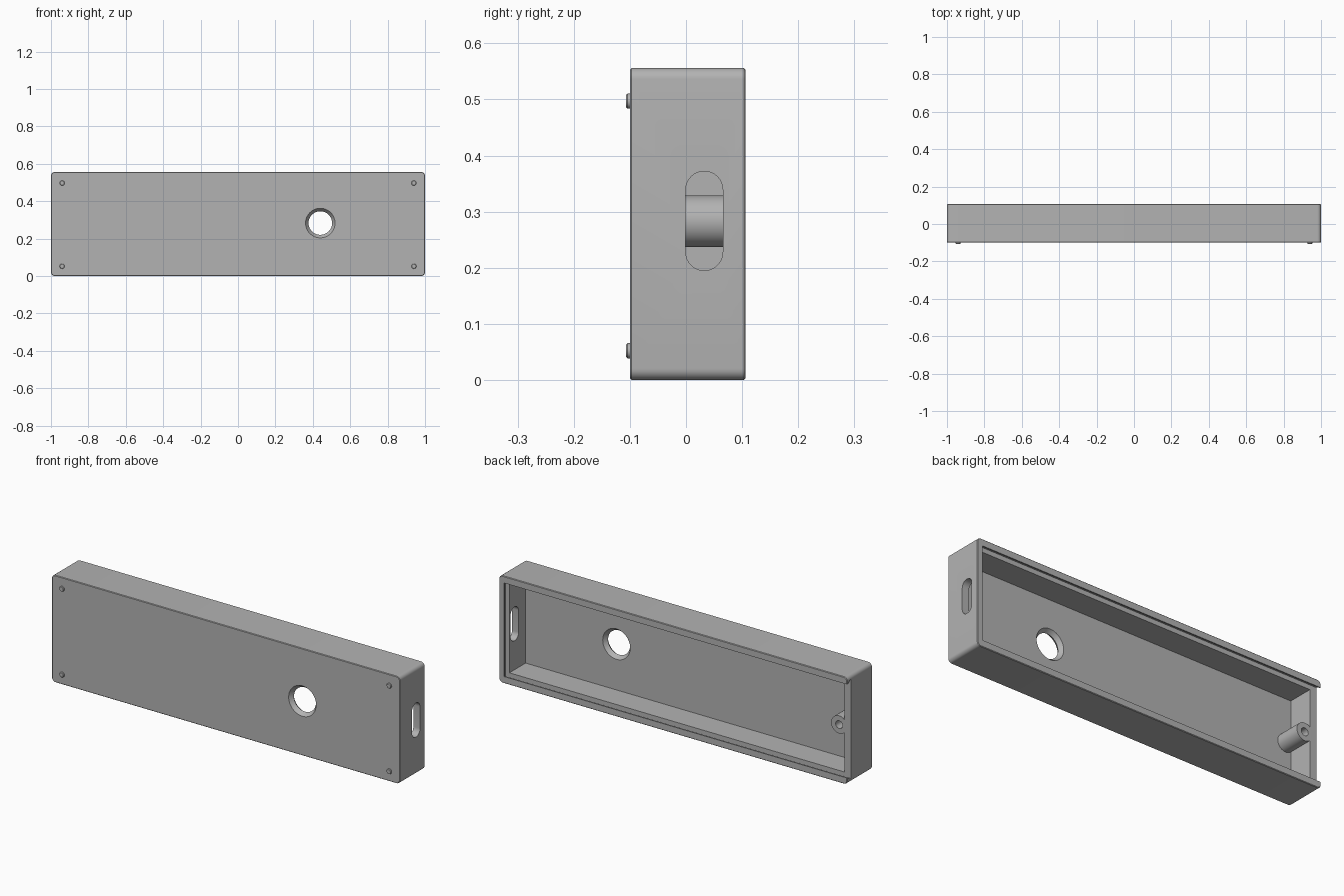
import bpy, bmesh
from math import cos, sin, pi, radians

if "Cube" in bpy.data.objects:
    bpy.data.objects.remove(bpy.data.objects["Cube"])

FRONT, BACK, SEAT, FLOOR = -0.10, 0.106, 0.075, -0.058
HEIGHT, MID = 0.556, 0.283

grey = bpy.data.materials.new("plain grey")
grey.use_nodes = True
grey.diffuse_color = (0.45, 0.45, 0.45, 1)
grey.node_tree.nodes["Principled BSDF"].inputs["Base Color"].default_value = grey.diffuse_color


def loft(name, rings):
    """Solid skinned through rings of points, capped at both ends."""
    bm = bmesh.new()
    rows = [[bm.verts.new(p) for p in ring] for ring in rings]
    n = len(rows[0])
    for a, b in zip(rows, rows[1:]):
        for i in range(n):
            j = (i + 1) % n
            bm.faces.new((a[i], a[j], b[j], b[i]))
    bm.faces.new(rows[0])
    bm.faces.new(rows[-1])
    bmesh.ops.recalc_face_normals(bm, faces=bm.faces)
    mesh = bpy.data.meshes.new(name)
    bm.to_mesh(mesh)
    bm.free()
    ob = bpy.data.objects.new(name, mesh)
    bpy.context.collection.objects.link(ob)
    mesh.materials.append(grey)
    return ob


def circle(x, z, r, y, n=48):
    return [(x + r * cos(2 * pi * i / n), y, z + r * sin(2 * pi * i / n)) for i in range(n)]


def rounded(x0, x1, z0, z1, r, y, steps=6):
    """Rectangle with rounded corners, facing along y."""
    pts = []
    corners = ((x1 - r, z1 - r), (x0 + r, z1 - r), (x0 + r, z0 + r), (x1 - r, z0 + r))
    for k, (cx, cz) in enumerate(corners):
        for i in range(steps + 1):
            a = pi / 2 * (k + i / steps)
            pts.append((cx + r * cos(a), y, cz + r * sin(a)))
    return pts


def rect(x0, x1, z0, z1, y):
    return [(x0, y, z0), (x1, y, z0), (x1, y, z1), (x0, y, z1)]


def boolean(ob, other, operation="DIFFERENCE"):
    """Combine two solids, bake the result and drop the helper."""
    other.hide_render = True
    mod = ob.modifiers.new("boolean", "BOOLEAN")
    mod.operation, mod.object, mod.solver = operation, other, "EXACT"
    bpy.context.view_layer.update()
    graph = bpy.context.evaluated_depsgraph_get()
    baked = bpy.data.meshes.new_from_object(ob.evaluated_get(graph))
    ob.modifiers.clear()
    ob.data = baked
    bpy.data.objects.remove(other)


def smooth(ob):
    bpy.ops.object.select_all(action="DESELECT")
    ob.select_set(True)
    bpy.context.view_layer.objects.active = ob
    bpy.ops.object.shade_smooth_by_angle(angle=radians(30))


# Outer shell with softly eased front and back rims
e = 0.003
case = loft("case", [
    rounded(-1 + i, 1 - i, i, HEIGHT - i, 0.02 - i, y)
    for i, y in ((e, FRONT), (0, FRONT + e), (0, BACK - e), (e, BACK))])

# Main cavity, open to the back
boolean(case, loft("cavity_cutter", [
    rect(-0.962, 0.962, 0.045, HEIGHT - 0.045, y) for y in (FLOOR, BACK + 0.05)]))

# Undercut track for a sliding lid, open at the -x end
boolean(case, loft("track_cutter", [
    rect(-1.1, 1 - i, i + 0.005, HEIGHT - i - 0.005, y)
    for i, y in ((0.016, SEAT), (0.016, SEAT + 0.008), (0.03, BACK - 0.006), (0.03, BACK + 0.05))]))

# Screw post merged with the low end wall
boolean(case, loft("post", [circle(-0.932, MID, 0.046, y) for y in (FLOOR - 0.02, SEAT)]), "UNION")
boolean(case, loft("screw_cutter", [circle(-0.932, MID, 0.02, y, 32) for y in (-0.03, BACK)]))

# Round opening in the front, flared on both sides
middle = (FRONT + FLOOR) / 2
boolean(case, loft("opening_cutter", [
    circle(0.44, MID, r, y, 64) for r, y in (
        (0.079, FRONT - 0.02), (0.079, FRONT), (0.063, middle), (0.079, FLOOR), (0.079, FLOOR + 0.02))]))

# Long rounded slot through the +x end wall
slot = []
for k, z in ((0, 0.372 - 0.033), (1, 0.195 + 0.033)):
    for i in range(17):
        a = pi * (k + i / 16)
        slot.append((0.0325 + 0.033 * cos(a), z + 0.033 * sin(a)))
boolean(case, loft("slot_cutter", [[(x, y, z) for y, z in slot] for x in (0.9, 1.1)]))
smooth(case)

# Four small studs on the front face
for side, x in (("right", -0.94), ("left", 0.94)):
    for level, z in (("lower", 0.052), ("upper", 0.497)):
        smooth(loft(f"{level}_{side}_stud", [
            circle(x, z, r, y, 24) for r, y in (
                (0.0135, FRONT + 0.01), (0.0135, FRONT - 0.004), (0.011, FRONT - 0.007))]))
